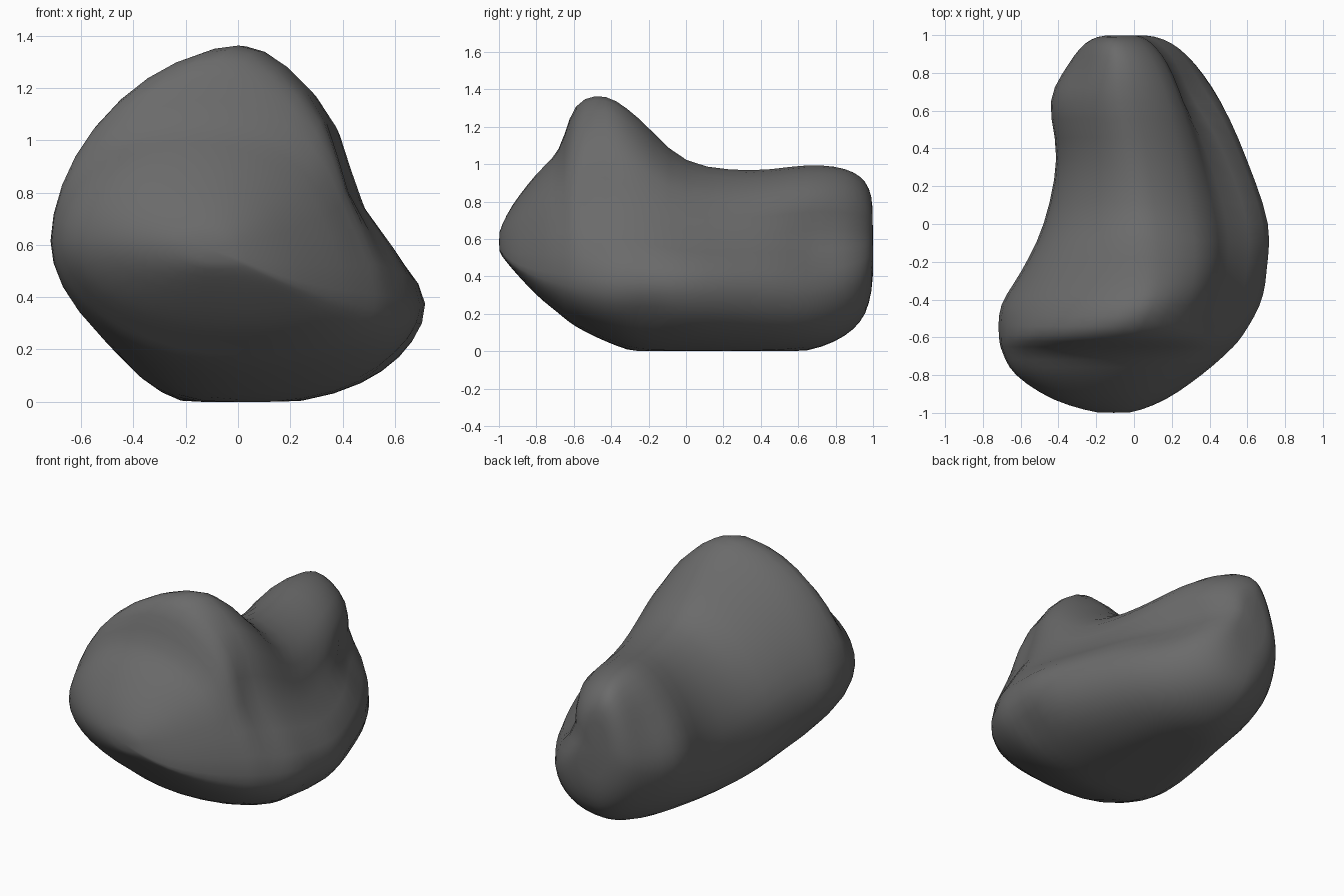
import bpy, bmesh, math
from mathutils import Vector

if "Cube" in bpy.data.objects:
    bpy.data.objects.remove(bpy.data.objects["Cube"])

# Stations along y: y, left x/z, right x/z, top x/z, bottom x/z
STATIONS = [
    (-1.00, -.20, .60, -.01, .55, -.11, .64, -.11, .53),
    (-.93, -.43, .62, .17, .47, -.15, .78, -.08, .44),
    (-.80, -.63, .62, .36, .42, -.17, .95, -.02, .30),
    (-.68, -.70, .61, .50, .40, -.14, 1.08, .00, .20),
    (-.59, -.72, .61, .58, .39, -.07, 1.32, .00, .13),
    (-.43, -.71, .61, .66, .38, .04, 1.37, .00, .05),
    (-.25, -.60, .57, .71, .37, .07, 1.25, -.02, -.01),
    (.00, -.48, .46, .72, .38, .05, 1.02, -.04, -.02),
    (.35, -.41, .42, .60, .37, .00, .97, -.03, -.02),
    (.65, -.45, .48, .47, .36, -.06, 1.00, -.01, .00),
    (.85, -.35, .50, .33, .37, -.08, .98, -.02, .08),
    (.96, -.26, .54, .20, .42, -.10, .91, -.03, .20),
    (1.00, -.17, .60, .08, .50, -.08, .80, -.05, .37),
]
# Local hollows (+) and swellings (-): centre, radius, depth
DENTS = [
    ((.36, .70, .58), .16, .05),
    ((.60, -.20, .22), .13, .04),
    ((-.28, .75, .75), .18, .03),
    ((.60, -.38, .36), .13, -.02),
]
SIDES, STEPS = 36, 3


def catmull(i, t):
    n = len(STATIONS) - 1
    rows = zip(*(STATIONS[min(max(k, 0), n)] for k in (i - 1, i, i + 1, i + 2)))
    return [.5 * (2 * b + (c - a) * t + (2 * a - 5 * b + 4 * c - d) * t * t
                  + (3 * b - a - 3 * c + d) * t ** 3) for a, b, c, d in rows]


def ramp(y, lo, hi):
    return min(max((y - lo) / (hi - lo), 0), 1)


def section(s):
    """Closed cross-section of four superellipse quarters, ledge on the right."""
    y, xl, zl, xr, zr, xt, zt, xb, zb = s
    front = 1 - ramp(y, -.72, -.48)
    middle = ramp(y, -.4, 0) * (1 - ramp(y, .2, .65))
    back = ramp(y, .2, .7)
    pts = []
    for k in range(SIDES):
        a = 2 * math.pi * k / SIDES
        c, sn = math.cos(a), math.sin(a)
        sx, sz = (xr, zr) if c >= 0 else (xl, zl)
        ex, ez = (xt, zt) if sn >= 0 else (xb, zb)
        if sn >= 0:
            power = (1.5 + .6 * front + .3 * back) if c >= 0 else 1.68 + .35 * front
        else:
            power = 2.2 if c >= 0 else 1.9 + .6 * middle - .2 * back
        u, v = abs(c) ** (2 / power), abs(sn) ** (2 / power)
        if c > 0 and sn > 0:
            notch = .19 * (1 - .8 * front) + .05 * back
            u -= notch * math.exp(-((v - .42) / .2) ** 2)
        pts.append(Vector((ex + (sx - ex) * u, y, sz + (ez - sz) * v)))
    return pts


# Loft the rock body
bm = bmesh.new()
sections = [section(catmull(i, t / STEPS))
            for i in range(len(STATIONS) - 1) for t in range(STEPS)]
sections.append(section(STATIONS[-1]))
rings = [[bm.verts.new(p) for p in sec] for sec in sections]
for r0, r1 in zip(rings, rings[1:]):
    for k in range(SIDES):
        j = (k + 1) % SIDES
        bm.faces.new((r0[k], r0[j], r1[j], r1[k]))
for ring in (rings[0], rings[-1]):
    mid = bm.verts.new(sum((v.co for v in ring), Vector()) / SIDES)
    for k in range(SIDES):
        bm.faces.new((ring[k], ring[(k + 1) % SIDES], mid))
bmesh.ops.recalc_face_normals(bm, faces=bm.faces)
bm.normal_update()

# Weathered hollows, gentle smoothing and flat base
for v in bm.verts:
    push = sum(depth * math.exp(-((v.co - Vector(c)).length / r) ** 2)
               for c, r, depth in DENTS)
    v.co -= v.normal * push
for _ in range(2):
    bmesh.ops.smooth_vert(bm, verts=bm.verts, factor=.4,
                          use_axis_x=True, use_axis_y=True, use_axis_z=True)
for v in bm.verts:
    v.co.z = max(v.co.z, 0)

mesh = bpy.data.meshes.new("rock")
bm.to_mesh(mesh)
bm.free()
mesh.shade_smooth()
rock = bpy.data.objects.new("rock", mesh)
bpy.context.collection.objects.link(rock)

# Dark stone colour
stone = bpy.data.materials.new("dark_stone")
stone.diffuse_color = (.145, .145, .145, 1)
stone.use_nodes = True
stone.node_tree.nodes["Principled BSDF"].inputs["Base Color"].default_value = stone.diffuse_color
mesh.materials.append(stone)
